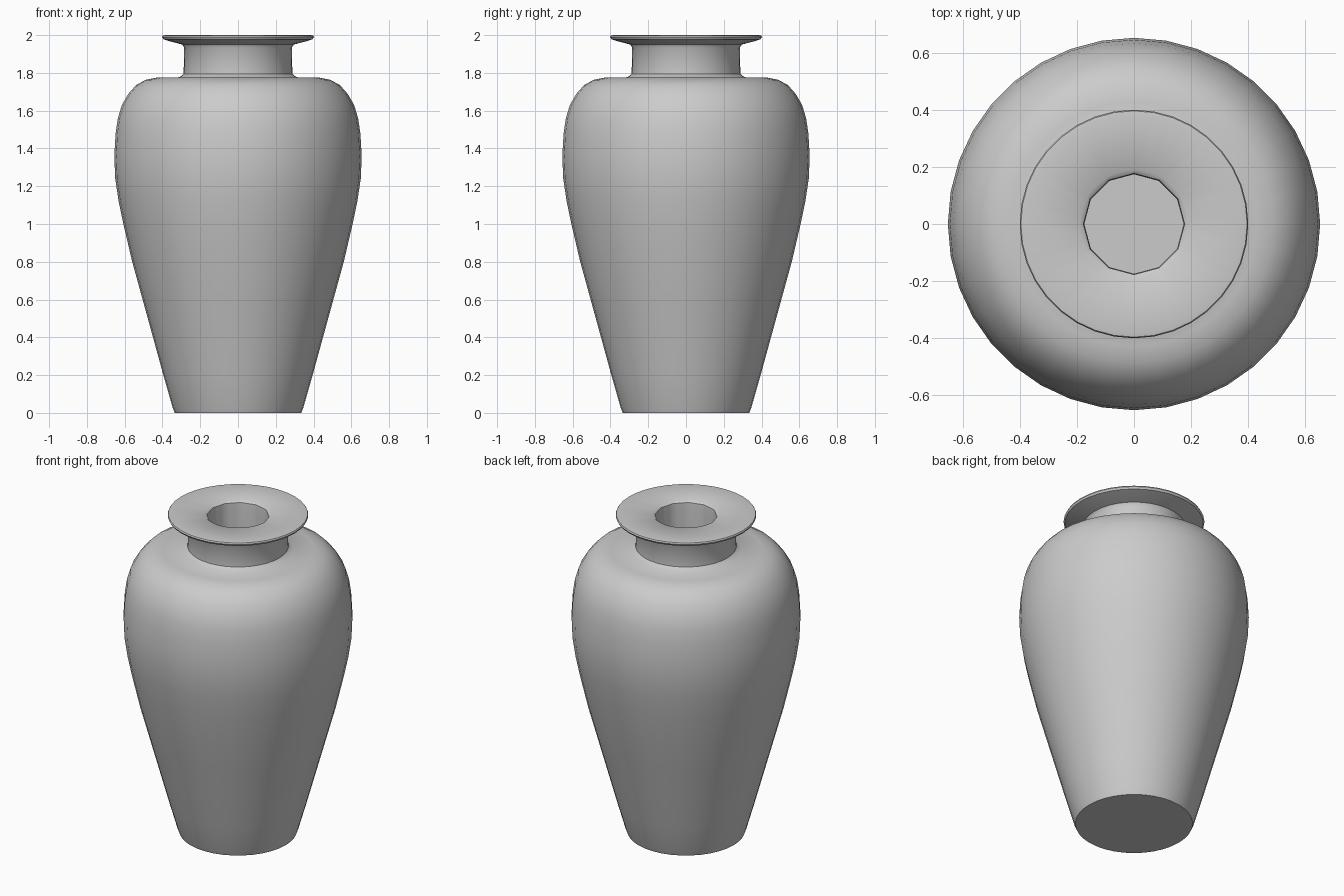
import bpy, bmesh, math

if "Cube" in bpy.data.objects:
    bpy.data.objects.remove(bpy.data.objects["Cube"])

SEG = 36

# Profile points (radius, height): foot, belly, shoulder, neck, lip
outer = [(0.335, 0.0), (0.345, 0.025), (0.395, 0.2), (0.45, 0.4), (0.505, 0.6),
         (0.56, 0.8), (0.607, 1.0), (0.632, 1.12), (0.65, 1.24), (0.655, 1.36),
         (0.648, 1.48), (0.636, 1.56), (0.615, 1.63), (0.58, 1.69), (0.54, 1.735),
         (0.49, 1.763), (0.43, 1.775), (0.31, 1.777), (0.288, 1.795),
         (0.285, 1.935), (0.295, 1.95), (0.36, 1.967), (0.395, 1.978),
         (0.402, 1.99), (0.398, 1.998), (0.385, 2.0), (0.19, 1.997)]
# Mouth and hollow inside
mouth = [(0.178, 1.985), (0.175, 1.94), (0.175, 1.7)]
hollow = [(0.36, 1.67), (0.47, 1.62), (0.53, 1.5), (0.545, 1.35), (0.5, 1.0),
          (0.4, 0.6), (0.3, 0.25), (0.24, 0.11)]


def facet(angle, sides):
    """Radius scale that turns a circle into a regular polygon."""
    half = math.pi / sides
    return math.cos(half) / math.cos((angle % (2 * half)) - half)


def ring(bm, r, z, sides=None):
    verts = []
    for i in range(SEG):
        a = 2 * math.pi * i / SEG
        k = facet(a, sides) if sides else 1.0
        verts.append(bm.verts.new((r * k * math.cos(a), r * k * math.sin(a), z)))
    return verts


bm = bmesh.new()
rings = [ring(bm, r, z) for r, z in outer]
rings += [ring(bm, r, z, 12) for r, z in mouth]
rings += [ring(bm, r, z) for r, z in hollow]

# Skin between neighbouring rings
for a, b in zip(rings, rings[1:]):
    for i in range(SEG):
        j = (i + 1) % SEG
        bm.faces.new((a[i], a[j], b[j], b[i]))

# Underside and inner floor
bm.faces.new(rings[0][::-1])
bm.faces.new(rings[-1])
bmesh.ops.recalc_face_normals(bm, faces=bm.faces)

mesh = bpy.data.meshes.new("vase")
bm.to_mesh(mesh)
bm.free()
vase = bpy.data.objects.new("vase", mesh)
bpy.context.collection.objects.link(vase)

bpy.context.view_layer.objects.active = vase
vase.select_set(True)
bpy.ops.object.shade_smooth_by_angle(angle=math.radians(40))
